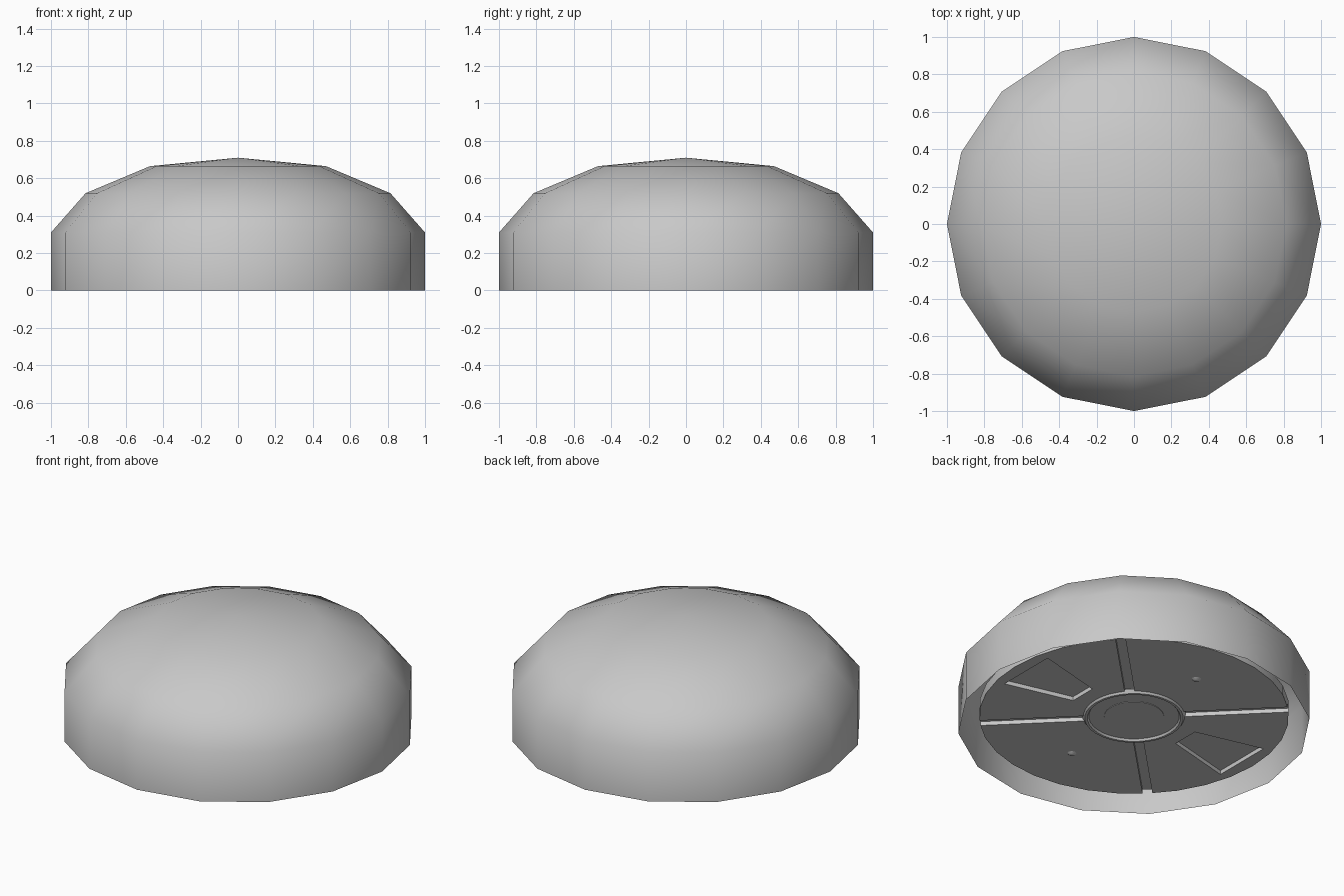
import bpy, bmesh, math
from mathutils import Matrix, Vector

cube = bpy.data.objects.get("Cube")
if cube:
    bpy.data.objects.remove(cube, do_unlink=True)

grey = bpy.data.materials.new("plain_grey")
grey.use_nodes = True
colour = (0.58, 0.58, 0.58, 1)
grey.diffuse_color = colour
grey.node_tree.nodes["Principled BSDF"].inputs["Base Color"].default_value = colour

PLATE_Z = 0.065      # underside of the base plate
GROOVE = 0.025       # depth of its recesses


def finish(bm, name, angle=None):
    """Turn a bmesh into a named object; smooth all over, or up to an angle."""
    mesh = bpy.data.meshes.new(name)
    bm.to_mesh(mesh)
    bm.free()
    mesh.materials.append(grey)
    obj = bpy.data.objects.new(name, mesh)
    bpy.context.collection.objects.link(obj)
    shade(obj, angle)
    return obj


def shade(obj, angle):
    bpy.ops.object.select_all(action="DESELECT")
    obj.select_set(True)
    bpy.context.view_layer.objects.active = obj
    if angle is None:
        bpy.ops.object.shade_smooth()
    else:
        bpy.ops.object.shade_smooth_by_angle(angle=math.radians(angle))


def lathe(name, profile, sides, angle=None, closed=False):
    """Spin a (radius, height) profile about the z axis."""
    bm = bmesh.new()
    verts = [bm.verts.new((r, 0, z)) for r, z in profile]
    edges = [bm.edges.new(pair) for pair in zip(verts, verts[1:])]
    if closed:
        edges.append(bm.edges.new((verts[-1], verts[0])))
    bmesh.ops.spin(bm, geom=verts + edges, cent=(0, 0, 0), axis=(0, 0, 1),
                   angle=math.tau, steps=sides, use_duplicate=False)
    bmesh.ops.remove_doubles(bm, verts=bm.verts, dist=0.0001)
    bmesh.ops.recalc_face_normals(bm, faces=bm.faces)
    top = max(bm.faces, key=lambda f: f.calc_center_median().z)
    if top.normal.z < 0:
        bmesh.ops.reverse_faces(bm, faces=bm.faces)
    return finish(bm, name, angle)


def wedge(name, inner, outer, half_in, half_out, turn):
    """Tapered block pointing away from the centre, used to cut the plate."""
    bm = bmesh.new()
    base = [(inner, -half_in), (outer, -half_out), (outer, half_out), (inner, half_in)]
    face = bm.faces.new([bm.verts.new((x, y, PLATE_Z - 0.05)) for x, y in base])
    result = bmesh.ops.extrude_face_region(bm, geom=[face])
    up = [v for v in result["geom"] if isinstance(v, bmesh.types.BMVert)]
    bmesh.ops.translate(bm, verts=up, vec=Vector((0, 0, 0.05 + GROOVE)))
    bmesh.ops.recalc_face_normals(bm, faces=bm.faces)
    bmesh.ops.rotate(bm, verts=bm.verts, cent=(0, 0, 0),
                     matrix=Matrix.Rotation(turn, 3, "Z"))
    return finish(bm, name, 30)


# Open faceted dome
lathe("dome", [(1, 0), (1, 0.31), (0.815, 0.52), (0.47, 0.665), (0, 0.71)], 16)

# Recessed base plate
plate = lathe("base_plate", [(0, PLATE_Z), (0.88, PLATE_Z), (0.88, PLATE_Z + 0.06),
                             (0, PLATE_Z + 0.06)], 32, 30)

# Four diagonal grooves and two tapered pockets
cutters = [wedge("groove_cutter", 0.27, 1, 0.028, 0.028, math.radians(45 + 90 * i))
           for i in range(4)]
cutters += [wedge("pocket_cutter", 0.38, 0.8, 0.085, 0.19, turn) for turn in (0, math.pi)]
for cutter in cutters:
    cutter.hide_render = True
    bpy.context.view_layer.objects.active = plate
    mod = plate.modifiers.new("cut", "BOOLEAN")
    mod.operation = "DIFFERENCE"
    mod.solver = "EXACT"
    mod.object = cutter
    bpy.ops.object.modifier_apply(modifier=mod.name)
    bpy.data.objects.remove(cutter, do_unlink=True)
shade(plate, 30)

# Raised hub ring with a thin centre cap
lathe("hub_ring", [(0.295, PLATE_Z + 0.01), (0.28, PLATE_Z - 0.012),
                   (0.265, PLATE_Z - 0.012), (0.25, PLATE_Z + 0.01)], 32, 50, closed=True)
lathe("hub_cap", [(0, PLATE_Z - 0.003), (0.17, PLATE_Z - 0.003),
                  (0.17, PLATE_Z + 0.003), (0, PLATE_Z + 0.003)], 24, 30)

# Small low studs on the other two quadrants
for side, name in ((1, "back_stud"), (-1, "front_stud")):
    bm = bmesh.new()
    bmesh.ops.create_cone(bm, cap_ends=True, segments=8, radius1=0.015, radius2=0.04,
                          depth=0.02)
    bmesh.ops.translate(bm, verts=bm.verts, vec=Vector((0, side * 0.55, PLATE_Z)))
    finish(bm, name, 60)
